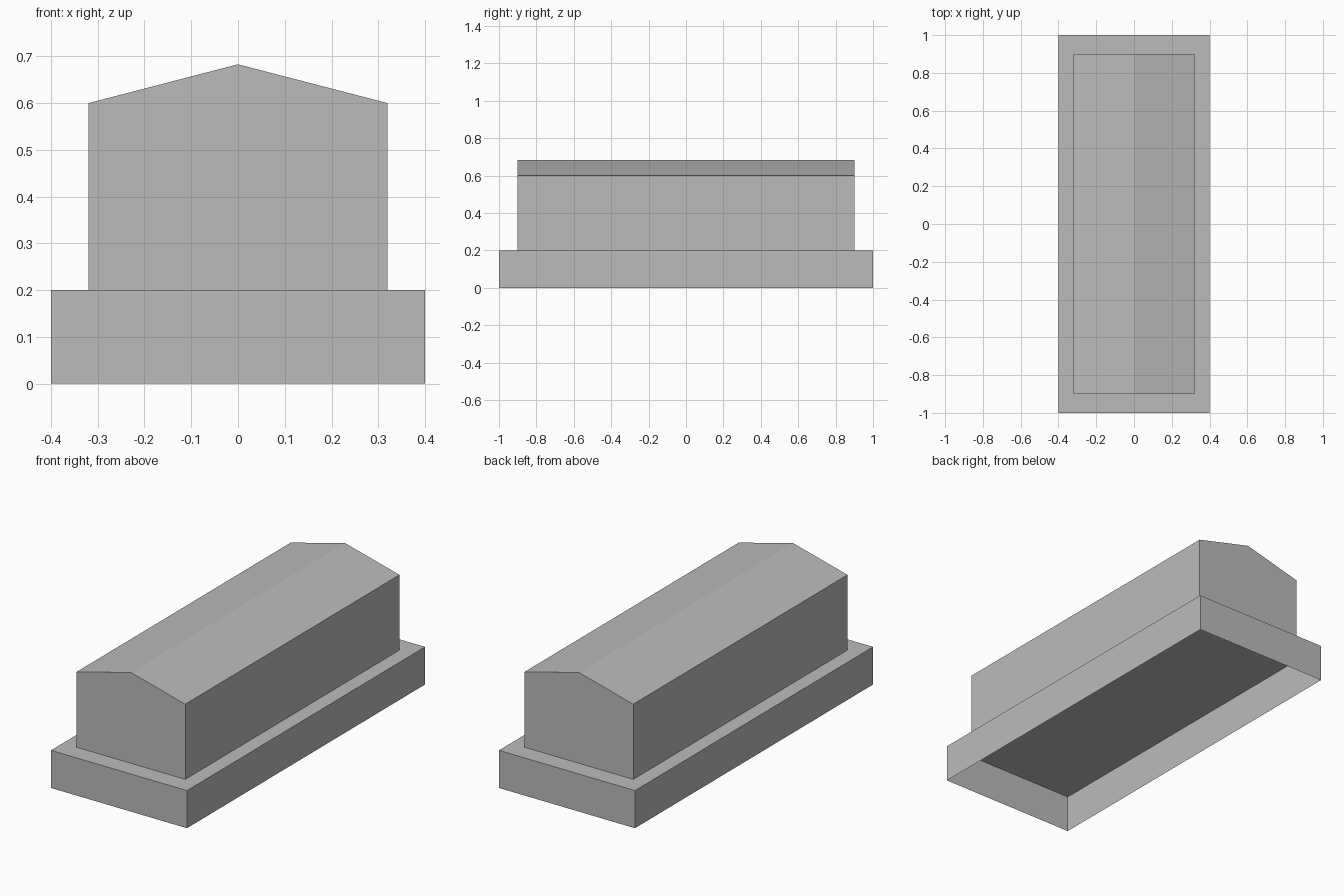
import bpy
import bmesh

default = bpy.data.objects.get("Cube")
if default:
    bpy.data.objects.remove(default, do_unlink=True)

# Single grey for the whole model
GREY = (0.5, 0.5, 0.5, 1)
grey = bpy.data.materials.new("plain_grey")
grey.diffuse_color = GREY
grey.use_nodes = True
grey.node_tree.nodes["Principled BSDF"].inputs["Base Color"].default_value = GREY


def extrude_profile(name, profile, half_length):
    """Extrude an x-z profile along y, leaving its underside open."""
    bm = bmesh.new()
    front = bm.faces.new([bm.verts.new((x, -half_length, z)) for x, z in profile])
    result = bmesh.ops.extrude_face_region(bm, geom=[front], use_keep_orig=True)
    moved = [v for v in result["geom"] if isinstance(v, bmesh.types.BMVert)]
    bmesh.ops.translate(bm, verts=moved, vec=(0, 2 * half_length, 0))
    bmesh.ops.recalc_face_normals(bm, faces=bm.faces)
    bm.normal_update()
    underside = [f for f in bm.faces if f.normal.z < -0.9]
    bmesh.ops.delete(bm, geom=underside, context="FACES_ONLY")
    mesh = bpy.data.meshes.new(name)
    bm.to_mesh(mesh)
    bm.free()
    mesh.materials.append(grey)
    obj = bpy.data.objects.new(name, mesh)
    bpy.context.collection.objects.link(obj)
    return obj


# Wide plinth, hollow from below
extrude_profile("base", [(-0.4, 0), (0.4, 0), (0.4, 0.2), (-0.4, 0.2)], 1.0)

# Upper body with a shallow gabled top
extrude_profile("gabled_body", [(-0.32, 0.2), (0.32, 0.2), (0.32, 0.6),
                                (0, 0.683), (-0.32, 0.6)], 0.9)
